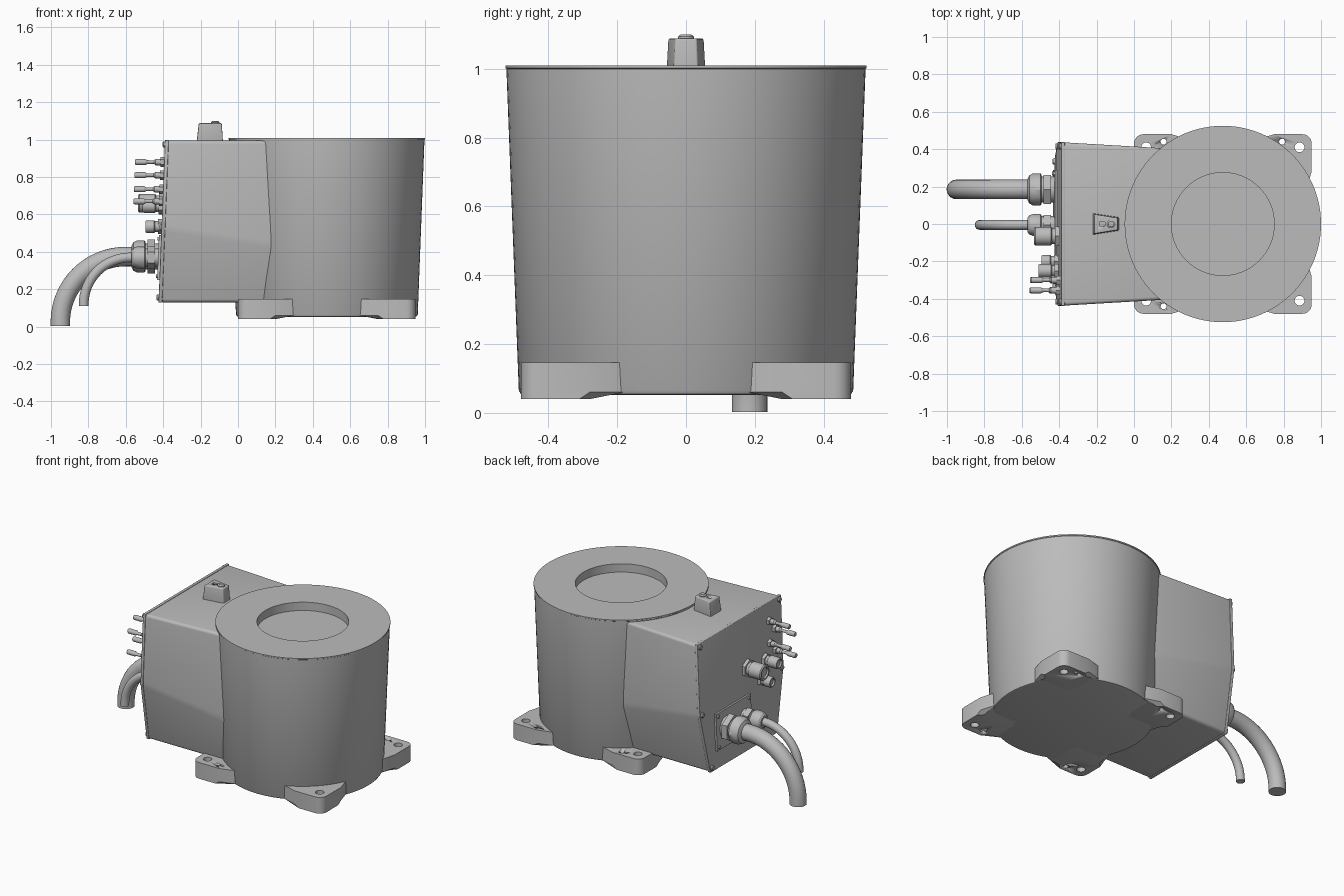
import bpy, bmesh
from math import sin, cos, pi, radians
from mathutils import Vector, Matrix

old = bpy.data.objects.get("Cube")
if old:
    bpy.data.objects.remove(old, do_unlink=True)

GREY = (0.5, 0.5, 0.5, 1)
mat = bpy.data.materials.new("cast_grey")
mat.use_nodes = True
mat.diffuse_color = GREY
mat.node_tree.nodes["Principled BSDF"].inputs["Base Color"].default_value = GREY


def activate(ob):
    bpy.ops.object.select_all(action='DESELECT')
    ob.select_set(True)
    bpy.context.view_layer.objects.active = ob


def finish(name, bm, bevel=0.0):
    bmesh.ops.recalc_face_normals(bm, faces=bm.faces)
    me = bpy.data.meshes.new(name)
    bm.to_mesh(me)
    bm.free()
    me.materials.append(mat)
    ob = bpy.data.objects.new(name, me)
    bpy.context.collection.objects.link(ob)
    activate(ob)
    if bevel:
        mod = ob.modifiers.new("bevel", 'BEVEL')
        mod.width, mod.segments = bevel, 4
        mod.angle_limit = radians(10)
        bpy.ops.object.modifier_apply(modifier=mod.name)
    bpy.ops.object.shade_smooth_by_angle(angle=radians(30))
    return ob


def loft(name, rings, bevel=0.0):
    """Skin closed rings of points and cap both ends."""
    bm = bmesh.new()
    loops = [[bm.verts.new(p) for p in ring] for ring in rings]
    n = len(loops[0])
    for a, b in zip(loops, loops[1:]):
        for i in range(n):
            j = (i + 1) % n
            bm.faces.new((a[i], a[j], b[j], b[i]))
    bm.faces.new(loops[0])
    bm.faces.new(loops[-1])
    return finish(name, bm, bevel)


def turned(name, profile, origin, sideways=True, sides=32):
    """Turn (radius, distance) pairs about z, or about -x if sideways."""
    rot = Matrix.Rotation(-pi / 2, 3, 'Y') if sideways else Matrix.Identity(3)
    rings = []
    for r, h in profile:
        rings.append([rot @ Vector((r * cos(2 * pi * i / sides), r * sin(2 * pi * i / sides), h))
                      + Vector(origin) for i in range(sides)])
    return loft(name, rings)


def cut(ob, cutter):
    activate(ob)
    mod = ob.modifiers.new("hole", 'BOOLEAN')
    mod.operation, mod.object, mod.solver = 'DIFFERENCE', cutter, 'EXACT'
    bpy.ops.object.modifier_apply(modifier=mod.name)
    bpy.data.objects.remove(cutter, do_unlink=True)


# Tapered drum with a round recess in its top
CX = 0.475
turned("drum", [(0.47, 0.052), (0.48, 0.055), (0.486, 0.065), (0.522, 1.0), (0.525, 1.002),
                (0.525, 1.01), (0.275, 1.01), (0.275, 0.955)], (CX, 0, 0), False, 96)


# Four corner feet with mounting holes
def foot_ring(sx, sy, z, a, b, c):
    r = 0.05
    pts = [(r - r * cos(t * pi / 12), r - r * sin(t * pi / 12)) for t in range(7)]
    pts += [(a, 0), (b, 0.03), (c, c), (0.03, b), (0, a)]
    return [(CX + sx * (0.475 - u), sy * (0.48 - v), z) for u, v in pts]


for sx, side in ((-1, "right"), (1, "left")):
    for sy, end in ((-1, "front"), (1, "back")):
        foot = loft(f"{end}_{side}_foot", [foot_ring(sx, sy, 0.04, 0.17, 0.2, 0.15),
                                           foot_ring(sx, sy, 0.06, 0.2, 0.3, 0.3),
                                           foot_ring(sx, sy, 0.147, 0.2, 0.3, 0.3)])
        blind = sx > 0 and sy < 0
        for u, v, r, top in ((0.065, 0.07, 0.026, 0.2), (0.158, 0.04, 0.016, 0.08 if blind else 0.2)):
            cut(foot, turned("hole", [(r, 0), (r, top)],
                             (CX + sx * (0.475 - u), sy * (0.48 - v), 0), False, 24))


# Connection housing, narrowing below a sloping crease
def panel_x(z):
    return -0.39 - 0.035 * (1 - z) / 0.87


def section(top, crease, bottom, wide, narrow, x_at):
    half = [(wide, top), (wide, crease), (narrow, bottom)]
    pts = half + [(-y, z) for y, z in reversed(half)]
    return [(x_at(z), y, z) for y, z in pts]


loft("housing", [section(0.995, 0.53, 0.13, 0.437, 0.35, lambda z: panel_x(z) + 0.006),
                 section(0.995, 0.435, 0.13, 0.403, 0.35, lambda z: 0.19)], 0.018)
loft("rear_panel", [section(0.998, 0.53, 0.128, 0.438, 0.35, lambda z: panel_x(z) + d)
                    for d in (0.02, 0)], 0.004)

# Screws around the rear panel
for y, z in ((0.415, 0.975), (0.415, 0.53), (0.335, 0.155)):
    for s in (-1, 1):
        turned("panel_screw", [(0.016, -0.01), (0.016, 0.008), (0.012, 0.012)],
               (panel_x(z), s * y, z), sides=16)

# Cable entry plate with its screws
plate_z, plate_y = (0.25, 0.49), (-0.075, 0.29)
loft("cable_plate", [[(panel_x(z) - d, y, z) for y, z in
                      ((plate_y[0], plate_z[0]), (plate_y[1], plate_z[0]),
                       (plate_y[1], plate_z[1]), (plate_y[0], plate_z[1]))]
                     for d in (-0.01, 0.012)])
for y in plate_y:
    for z in plate_z:
        cy, cz = y + (0.02 if y < 0 else -0.02), z + (0.02 if z < 0.3 else -0.02)
        turned("plate_screw", [(0.01, 0), (0.01, 0.02)], (panel_x(cz), cy, cz), sides=12)


# Cable glands and bent cables
def cable(name, y, z, start, radius, bend, drop):
    rings = []
    path = [(start, 0.0)] + [(-0.575 - 0.025 * (bend > 0.3), k * pi / 32) for k in range(17)]
    for x0, a in path:
        centre = Vector((x0 - bend * sin(a), y, z - bend * (1 - cos(a))))
        out = Vector((-sin(a), 0, cos(a)))
        rings.append([centre + radius * (cos(t * pi / 12) * out + sin(t * pi / 12) * Vector((0, 1, 0)))
                      for t in range(24)])
    rings.append([p - Vector((0, 0, drop)) for p in rings[-1]])
    loft(name, rings)


for name, y, z, s in (("large", 0.185, 0.375, 1.0), ("small", -0.005, 0.37, 0.68)):
    o = (-0.415, y, z)
    turned(name + "_gland_neck", [(0.07 * s, 0), (0.07 * s, 0.13)], o)
    turned(name + "_gland_hex", [(0.09 * s, 0.03), (0.09 * s, 0.07)], o, sides=6)
    turned(name + "_gland_nut", [(0.078 * s, 0.08), (0.086 * s, 0.085), (0.086 * s, 0.125),
                                 (0.075 * s, 0.145), (0.055 * s, 0.155)], o, sides=12)
cable("large_cable", 0.185, 0.375, -0.53, 0.052, 0.35, 0.022)
cable("small_cable", -0.005, 0.37, -0.53, 0.026, 0.25, 0.01)

# Round sockets on the rear panel
for name, y, z, r, length in (("main_socket", -0.065, 0.66, 0.05, 0.13),
                              ("upper_socket", -0.25, 0.645, 0.036, 0.105),
                              ("lower_socket", -0.2, 0.535, 0.034, 0.085)):
    o = (panel_x(z), y, z)
    turned(name + "_flange", [(r * 1.2, -0.01), (r * 1.2, 0.02)], o, sides=6)
    turned(name, [(r * 0.85, 0), (r * 0.85, 0.035), (r, 0.04), (r, length - 0.006),
                  (r * 0.9, length), (r * 0.7, length), (r * 0.7, length - 0.012)], o)

# Toggle switches
for y, z in ((-0.3, 0.88), (-0.355, 0.81), (-0.3, 0.735), (-0.355, 0.67)):
    o = (panel_x(z), y, z)
    turned("toggle_nut", [(0.026, -0.01), (0.026, 0.02)], o, sides=6)
    turned("toggle", [(0.017, 0), (0.017, 0.045), (0.009, 0.055), (0.01, 0.09),
                      (0.016, 0.1), (0.016, 0.15), (0.013, 0.155)], o, sides=16)


# Tapered block on top of the housing, with a slot and a button
def block_ring(z, x0, x1, wide, narrow):
    return [(x0, -wide, z), (x1, -narrow, z), (x1, narrow, z), (x0, wide, z)]


block = loft("top_block", [block_ring(0.98, -0.222, -0.08, 0.058, 0.036),
                           block_ring(1.088, -0.21, -0.087, 0.052, 0.032)], 0.006)
slot = [(-0.185, -0.01), (-0.155, -0.01), (-0.155, 0.01), (-0.185, 0.01)]
cut(block, loft("slot_cutter", [[(x, y, z) for x, y in slot] for z in (1.075, 1.1)]))
turned("top_button", [(0.023, 1.08), (0.023, 1.094), (0.015, 1.1)], (-0.122, 0, 0), False, 24)
